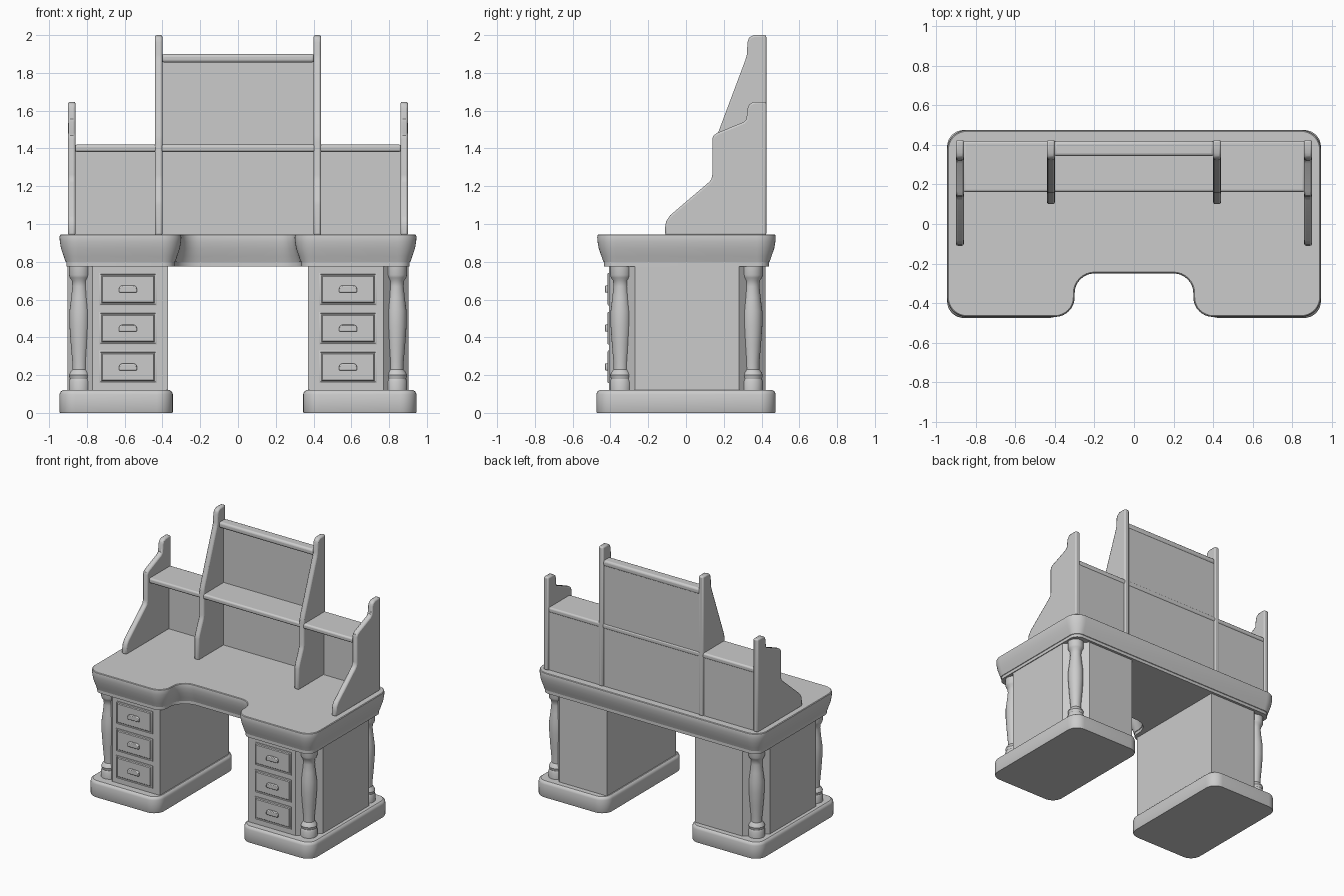
import bpy, bmesh, math

if "Cube" in bpy.data.objects:
    bpy.data.objects.remove(bpy.data.objects["Cube"])


def finish(bm, name, mirror=False, bevel=0.0, segments=2):
    bmesh.ops.recalc_face_normals(bm, faces=bm.faces)
    me = bpy.data.meshes.new(name)
    bm.to_mesh(me)
    bm.free()
    ob = bpy.data.objects.new(name, me)
    bpy.context.collection.objects.link(ob)
    bpy.ops.object.select_all(action='DESELECT')
    ob.select_set(True)
    bpy.context.view_layer.objects.active = ob
    bpy.ops.object.shade_smooth_by_angle(angle=math.radians(35))
    if bevel:
        b = ob.modifiers.new("Bevel", 'BEVEL')
        b.width, b.segments = bevel, segments
        b.limit_method, b.angle_limit = 'ANGLE', math.radians(40)
    if mirror:
        ob.modifiers.new("Mirror", 'MIRROR')
    return ob


def loft(rings, name, **kw):
    """Skin equal-length rings of points and cap both ends."""
    bm = bmesh.new()
    vs = [[bm.verts.new(p) for p in r] for r in rings]
    n = len(vs[0])
    for a, b in zip(vs, vs[1:]):
        for i in range(n):
            j = (i + 1) % n
            bm.faces.new((a[i], a[j], b[j], b[i]))
    bm.faces.new(vs[0][::-1])
    bm.faces.new(vs[-1])
    return finish(bm, name, **kw)


def box(name, x0, x1, y0, y1, z0, z1, **kw):
    pts = [(x0, y0), (x1, y0), (x1, y1), (x0, y1)]
    return loft([[(x, y, z) for x, y in pts] for z in (z0, z1)], name, **kw)


def arc(cx, cy, r, a0, a1, n=8):
    return [(cx + r * math.cos(math.radians(a0 + (a1 - a0) * i / n)),
             cy + r * math.sin(math.radians(a0 + (a1 - a0) * i / n))) for i in range(n + 1)]


# desktop with knee recess and moulded edge
def top_outline(d):
    r, c = 0.1 - d, 0.1 + d
    return (arc(.845, .375, r, 0, 90) + arc(-.845, .375, r, 90, 180)
            + arc(-.845, -.37, r, 180, 270) + arc(-.4, -.37, r, 270, 360)
            + arc(-.2, -.35, c, 180, 90) + arc(.2, -.35, c, 90, 0)
            + arc(.4, -.37, r, 180, 270) + arc(.845, -.37, r, 270, 360))


edge = [(.775, .036), (.798, .036), (.80, .032), (.83, .022), (.87, .008),
        (.905, .002), (.93, 0), (.941, .002), (.945, .007)]
loft([[(x, y, z) for x, y in top_outline(d)] for z, d in edge], "desktop")


# pedestal plinths
def plinth_outline(d):
    r = .085 - d
    return (arc(.86, .39, r, 0, 90) + arc(.43, .39, r, 90, 180)
            + arc(.43, -.39, r, 180, 270) + arc(.86, -.39, r, 270, 360))


loft([[(x, y, z) for x, y in plinth_outline(d)]
      for z, d in [(0, .003), (.006, 0), (.098, 0), (.112, .005), (.12, .016)]],
     "plinth", mirror=True)

# pedestal cabinets with cut outer corners
body = [(.37, -.408), (.77, -.408), (.903, -.27), (.903, .28), (.77, .42), (.37, .42)]
loft([[(x, y, z) for x, y in body] for z in (.115, .78)], "pedestal", mirror=True)

# turned corner columns
profile = [(.115, .058), (.165, .058), (.18, .052), (.2, .057), (.215, .05), (.23, .038),
           (.27, .039), (.36, .047), (.46, .054), (.54, .054), (.61, .045), (.67, .039),
           (.70, .041), (.715, .052), (.73, .057), (.78, .057)]
for name, cy in (("front_column", -.345), ("back_column", .35)):
    loft([[(x, y, z) for x, y in arc(.838, cy, r, 0, 345, 23)] for z, r in profile],
         name, mirror=True)

# drawers: raised surround, grooved panel and cup handle
for i, zc in enumerate((.243, .448, .655)):
    x0, x1, z0, z1 = .43, .735, zc - .086, zc + .086
    rings = []
    for d, y in [(0, -.40), (0, -.413), (.006, -.415), (.008, -.409),
                 (.013, -.409), (.018, -.415)]:
        rings.append([(x0 + d, y, z0 + d), (x1 - d, y, z0 + d),
                      (x1 - d, y, z1 - d), (x0 + d, y, z1 - d)])
    loft(rings, f"drawer_{i + 1}", mirror=True)
    cup = [(.535, zc - .018), (.63, zc - .018), (.63, zc - .004)] \
        + arc(.61, zc - .001, .02, 20, 90, 4) + arc(.555, zc - .001, .02, 90, 160, 4) \
        + [(.535, zc - .004)]
    loft([[(x, y, z) for x, z in cup] for y in (-.41, -.43)],
         f"handle_{i + 1}", mirror=True, bevel=.005)

# hutch uprights cut from side profiles
outer = [(.425, .94), (-.11, .94), (-.11, .985), (-.105, 1.015), (-.085, 1.045),
         (.12, 1.22), (.134, 1.235), (.139, 1.26), (.139, 1.45), (.145, 1.468),
         (.165, 1.482), (.305, 1.54), (.32, 1.555), (.325, 1.61), (.335, 1.635),
         (.36, 1.647), (.425, 1.647)]
inner = [(.425, .94), (.1, .94), (.1, 1.1), (.107, 1.13), (.15, 1.23), (.158, 1.26),
         (.158, 1.43), (.165, 1.47), (.315, 1.87), (.323, 1.90), (.325, 1.96),
         (.334, 1.988), (.358, 2.0), (.425, 2.0)]
for name, pts, x0, x1 in (("outer_upright", outer, .86, .90),
                          ("inner_upright", inner, .40, .44)):
    loft([[(x, y, z) for y, z in pts] for x in (x0, x1)], name, mirror=True, bevel=.01)

# shelf, top rail and back boards
box("shelf", -.865, .865, .162, .42, 1.382, 1.42, bevel=.012, segments=3)
box("top_rail", -.405, .405, .343, .42, 1.855, 1.9, bevel=.015, segments=3)
box("lower_back", -.865, .865, .4, .415, .94, 1.39)
box("upper_back", -.405, .405, .4, .415, 1.41, 1.86)
